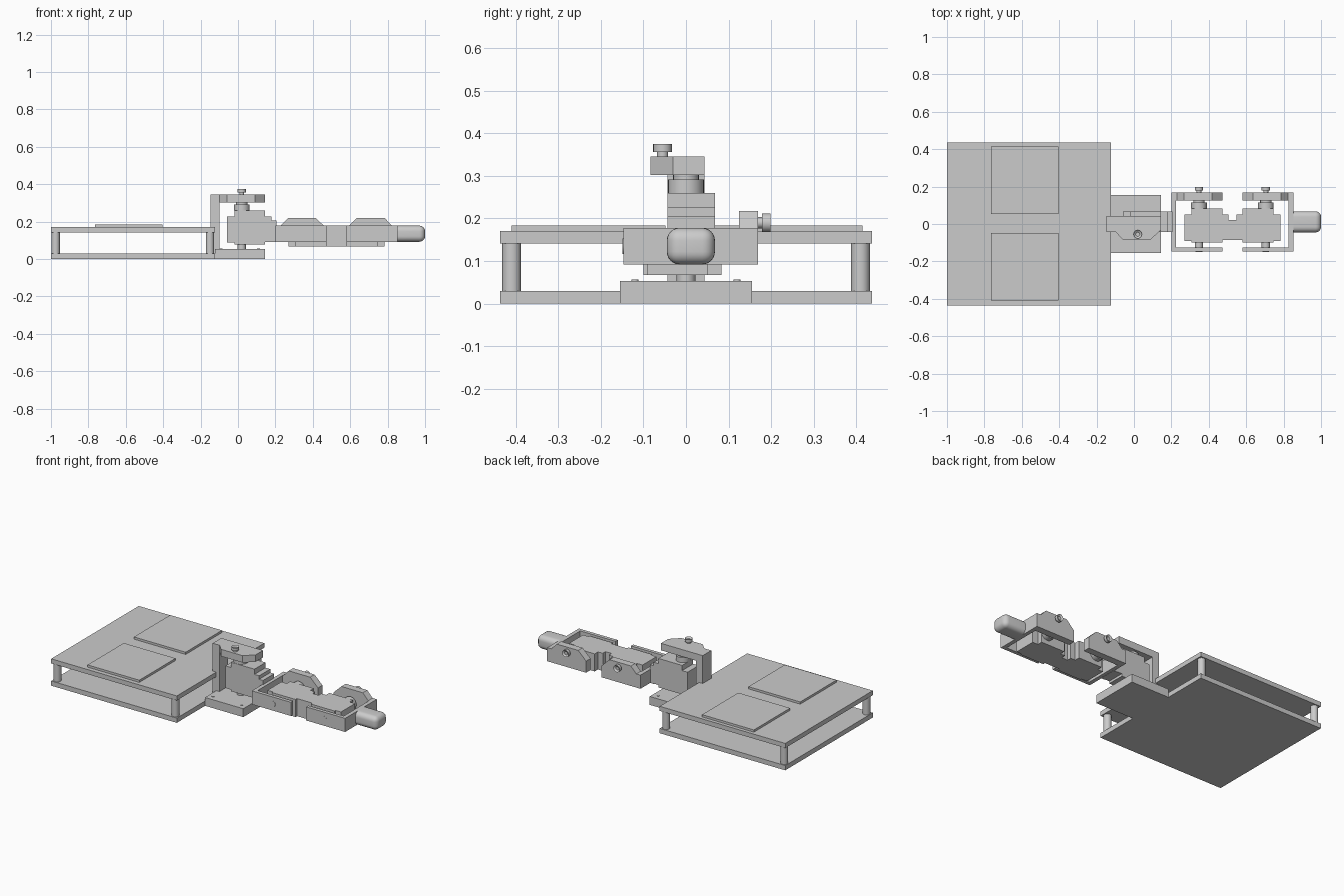
import bpy, bmesh, math
from mathutils import Matrix, Vector

if "Cube" in bpy.data.objects:
    bpy.data.objects.remove(bpy.data.objects["Cube"])


def finish(name, bm, M=None, smooth=False):
    if M is not None:
        bm.transform(M)
    bmesh.ops.recalc_face_normals(bm, faces=bm.faces)
    me = bpy.data.meshes.new(name)
    bm.to_mesh(me)
    bm.free()
    ob = bpy.data.objects.new(name, me)
    bpy.context.collection.objects.link(ob)
    if smooth:
        bpy.ops.object.select_all(action='DESELECT')
        ob.select_set(True)
        bpy.context.view_layer.objects.active = ob
        bpy.ops.object.shade_smooth_by_angle(angle=math.radians(35))
    return ob


def add_box(bm, x0, x1, y0, y1, z0, z1):
    c = Vector(((x0 + x1) / 2, (y0 + y1) / 2, (z0 + z1) / 2))
    m = Matrix.Translation(c) @ Matrix.Diagonal((x1 - x0, y1 - y0, z1 - z0, 1))
    return bmesh.ops.create_cube(bm, size=1, matrix=m)['verts']


def box(name, dims, M=None):
    bm = bmesh.new()
    add_box(bm, *dims)
    return finish(name, bm, M)


def prism(name, pts, v0, v1, M):
    # outline in local u,w pushed along the hinge axis v
    bm = bmesh.new()
    f = bm.faces.new([bm.verts.new((u, v0, w)) for u, w in pts])
    ext = bmesh.ops.extrude_face_region(bm, geom=[f])['geom']
    bmesh.ops.translate(bm, vec=(0, v1 - v0, 0),
                        verts=[g for g in ext if isinstance(g, bmesh.types.BMVert)])
    return finish(name, bm, M)


def pin(name, r, v0, v1, w, M, sides=32, recess=0):
    # cylinder along the local hinge axis, optionally with a socket in its end
    bm = bmesh.new()
    m = Matrix.Translation((0, (v0 + v1) / 2, w)) @ Matrix.Rotation(math.pi / 2, 4, 'X')
    bmesh.ops.create_cone(bm, cap_ends=True, segments=sides, radius1=r, radius2=r,
                          depth=v1 - v0, matrix=m)
    if recess:
        top = max(bm.faces, key=lambda f: f.calc_center_median().y)
        bmesh.ops.inset_region(bm, faces=[top], thickness=r * 0.5)
        bmesh.ops.translate(bm, vec=(0, -recess, 0), verts=top.verts)
    return finish(name, bm, M, True)


# body: two plates, four standoffs, two pads
box("bottom_plate", (-1, -0.122, -0.437, 0.437, 0, 0.03))
box("top_plate", (-1, -0.122, -0.437, 0.437, 0.141, 0.17))
for x in (-0.975, -0.15):
    for y in (-0.41, 0.41):
        pin("standoff", 0.022, 0.03, 0.141, 0,
            Matrix(((1, 0, 0, x), (0, 0, -1, y), (0, 1, 0, 0), (0, 0, 0, 1))))
for y in (-0.41, 0.053):
    box("top_pad", (-0.765, -0.403, y, y + 0.362, 0.17, 0.184))

# joint frames: local u = along leg, v = hinge axis, w = sideways
hip = Matrix(((1, 0, 0, 0.02), (0, 0, -1, 0), (0, 1, 0, 0.177), (0, 0, 0, 1)))
knee = Matrix(((1, 0, 0, 0.347), (0, 1, 0, 0), (0, 0, 1, 0.135), (0, 0, 0, 1)))
ankle = Matrix(((-1, 0, 0, 0.705), (0, 1, 0, 0), (0, 0, 1, 0.135), (0, 0, 0, 1)))
W0, W1 = -0.068, 0.043


def joint(name, M, wall):
    # servo motor
    box(name + "_servo_body", (-0.04, 0.125, -0.10, 0.083, W0, W1), M)
    box(name + "_servo_back_tab", (-0.078, -0.04, -0.09, 0.05, W0, W1), M)
    box(name + "_servo_front_tab", (0.125, 0.158, -0.085, 0.05, W0, W1), M)
    pin(name + "_servo_collar", 0.042, 0.083, 0.115, 0, M)
    pin(name + "_servo_shaft", 0.03, 0.115, 0.125, 0, M)
    pin(name + "_lower_pin", 0.022, -0.125, -0.10, 0, M)
    # horn arm with its clamp screw
    prism(name + "_horn_arm",
          [(-wall, -0.043), (0.125, -0.043), (0.125, 0.03), (0.07, 0.083),
           (-0.08, 0.083), (-0.118, 0.043), (-wall, 0.043)], 0.125, 0.169, M)
    pin(name + "_screw_neck", 0.013, 0.169, 0.18, 0.055, M, 16)
    pin(name + "_screw_head", 0.022, 0.179, 0.198, 0.055, M, 24, 0.008)


joint("hip", hip, 0.167)
joint("knee", knee, 0.147)
joint("ankle", ankle, 0.147)

# hip mount: base step and upright
box("hip_base", (-0.122, 0.145, -0.155, 0.155, 0, 0.053))
box("hip_upright", (-0.147, -0.10, -0.043, 0.043, 0.03, 0.346))
for y in (-0.12, 0.12):
    for x in (-0.09, 0.11):
        pin("base_bolt", 0.008, 0.05, 0.056, 0,
            Matrix(((1, 0, 0, x), (0, 0, -1, y), (0, 1, 0, 0), (0, 0, 0, 1))), 12)

# knee and ankle brackets: end wall and thin arm
for name, M in (("knee", knee), ("ankle", ankle)):
    box(name + "_bracket_wall", (-0.147, -0.122, -0.147, 0.169, W1 * -1, W1), M)
    box(name + "_thin_arm", (-0.122, 0.125, -0.147, -0.125, -0.043, W1), M)
    pin(name + "_arm_bolt", 0.018, -0.149, -0.125, 0, M, 24)

# links between servos
box("hip_link", (0.178, 0.205, -0.043, 0.068, 0.09, 0.205))
box("leg_link", (0.47, 0.582, -0.085, 0.022, 0.067, 0.178))

# rounded foot tip
bm = bmesh.new()
add_box(bm, 0.84, 1.0, -0.045, 0.068, 0.092, 0.178)
edges = [e for e in bm.edges if max(v.co.x for v in e.verts) > 0.9]
bmesh.ops.bevel(bm, geom=edges, offset=0.03, segments=6, profile=0.5, affect='EDGES')
finish("foot_tip", bm, None, True)
